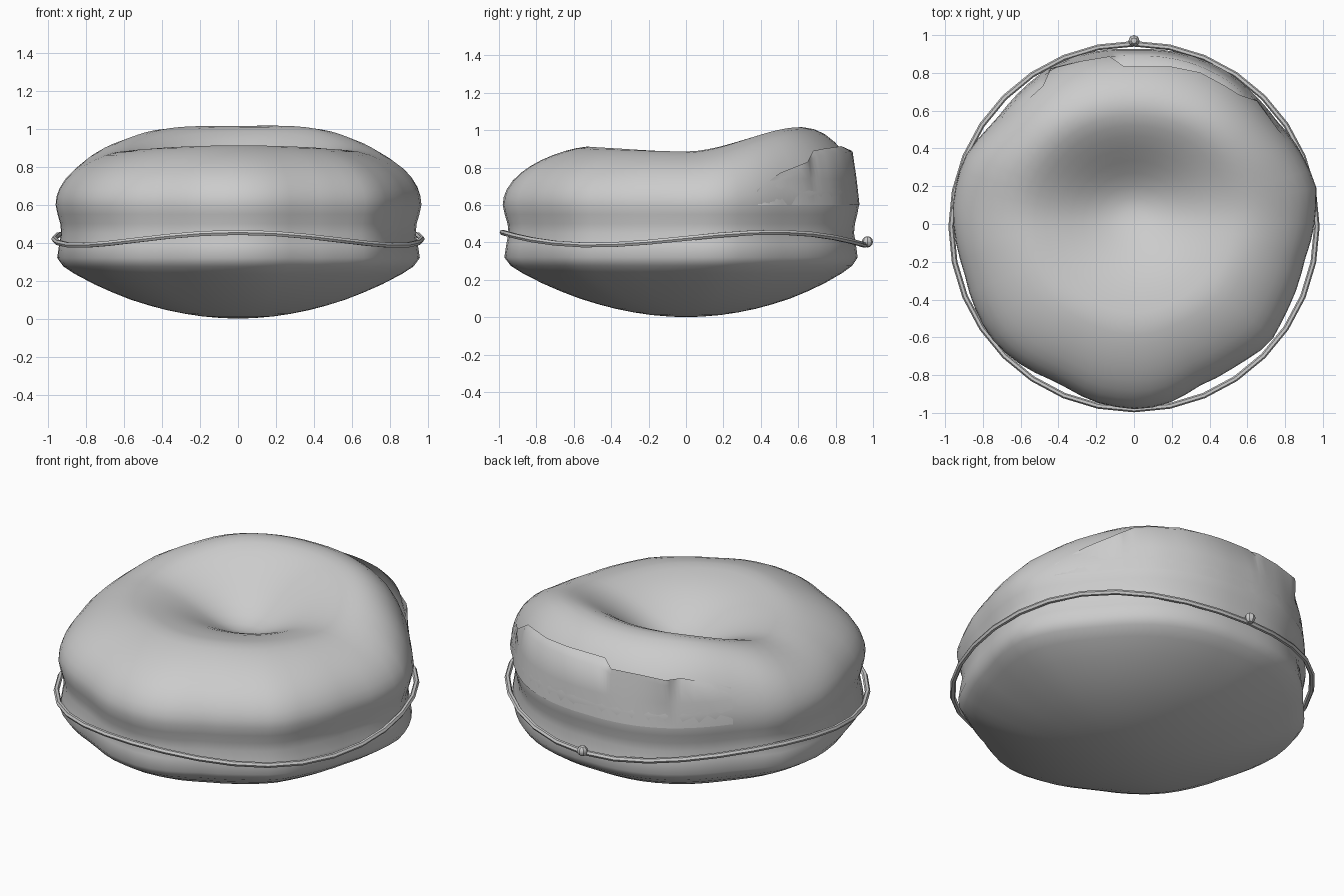
import bpy, bmesh, math
from mathutils import Vector

if "Cube" in bpy.data.objects:
    bpy.data.objects.remove(bpy.data.objects["Cube"])

grey = bpy.data.materials.new("soft grey")
grey.diffuse_color = (0.6, 0.6, 0.6, 1)
grey.use_nodes = True
grey.node_tree.nodes["Principled BSDF"].inputs["Base Color"].default_value = grey.diffuse_color


def make(name, bm, angle=60):
    bmesh.ops.recalc_face_normals(bm, faces=bm.faces[:])
    me = bpy.data.meshes.new(name)
    bm.to_mesh(me)
    bm.free()
    ob = bpy.data.objects.new(name, me)
    bpy.context.collection.objects.link(ob)
    me.materials.append(grey)
    bpy.ops.object.select_all(action='DESELECT')
    bpy.context.view_layer.objects.active = ob
    ob.select_set(True)
    bpy.ops.object.shade_smooth_by_angle(angle=math.radians(angle))
    return ob


def bridge(bm, a, b, closed=True):
    n = len(a)
    for i in range(n if closed else n - 1):
        j = (i + 1) % n
        bm.faces.new((a[i], a[j], b[j], b[i]))


# Plan outline, counter-clockwise from the front point
OUTLINE = [(0, -.98), (.14, -.965), (.35, -.855), (.55, -.745), (.72, -.63), (.8, -.48),
           (.9, -.2), (.96, .03), (.965, .2), (.87, .4), (.75, .55), (.64, .68),
           (.5, .8), (.3, .89), (0, .925), (-.3, .89), (-.47, .81), (-.65, .65),
           (-.73, .55), (-.9, .35), (-.96, .1), (-.9, -.25), (-.76, -.6), (-.65, -.71),
           (-.4, -.84), (-.2, -.945)]
POLAR = [(math.atan2(x, -y) % math.tau, math.hypot(x, y)) for x, y in OUTLINE]
POLAR.append((math.tau, POLAR[0][1]))


def radius(a):
    a %= math.tau
    for (a0, r0), (a1, r1) in zip(POLAR, POLAR[1:]):
        if a0 <= a <= a1:
            return r0 + (r1 - r0) * (a - a0) / (a1 - a0)


def top_height(x, y, s, a):
    # saddle crest rising to the back, off-centre dimple, rounded shoulder
    t = min(max(y / .62, 0), 1)
    crest = .9 + (.06 * y * y if y < 0 else .14 * t * t * (3 - 2 * t))
    crest -= .2 * math.exp(-((x + .02) ** 2 / .13 + (y - .13) ** 2 / .105))
    w = (1 - math.cos(a)) / 2
    s0 = .55 + .06 * w
    if s > s0:
        p = 1.25 + .75 * w
        u = min((s - s0) / (1 - s0), 1)
        crest -= (crest - .6) * (1 - math.sqrt(max(0, 1 - u ** p)))
    return crest


# Body: stacked outline rings, waist groove, domed underside, dimpled top
N = 64
bm = bmesh.new()
LOWER = [(.1, .004), (.2, .012), (.3, .026), (.4, .045), (.5, .07), (.6, .1), (.7, .138),
         (.8, .182), (.9, .235), (.96, .275), (.992, .32), (.982, .39), (.971, .45),
         (.976, .5), (.99, .55)]
UPPER = [1, .995, .98, .95, .91, .86, .8, .74, .68, .62, .56, .5, .43, .36, .29, .22, .15, .08]
rings = []
for s, z in LOWER + [(s, None) for s in UPPER]:
    ring = []
    for i in range(N):
        a = math.tau * i / N
        r = s * (.93 + (radius(a) - .93) * s * s)
        x, y = r * math.sin(a), -r * math.cos(a)
        ring.append(bm.verts.new((x, y, top_height(x, y, s, a) if z is None else z)))
    rings.append(ring)
for a, b in zip(rings, rings[1:]):
    bridge(bm, a, b)
for ring, z in ((rings[0], 0), (rings[-1], top_height(0, 0, 0, 0))):
    c = bm.verts.new((0, 0, z))
    for i in range(N):
        bm.faces.new((ring[i], ring[(i + 1) % N], c))
make("cushion_body", bm)

# Back flap: thin upright patch with a jagged upper edge
EDGE = [(.87, .38, .68), (.76, .5, .77), (.65, .65, .83), (.56, .68, .89), (.48, .73, .9),
        (.35, .8, .91), (.2, .83, .915), (-.05, .83, .915), (-.13, .885, .89),
        (-.28, .86, .89), (-.44, .82, .88), (-.48, .73, .87), (-.68, .55, .8)]
POINTS = [Vector(p).lerp(Vector(q), k / 4) for p, q in zip(EDGE, EDGE[1:]) for k in range(4)]
POINTS.append(Vector(EDGE[-1]))
bm = bmesh.new()
columns = []
for p in POINTS:
    a = math.atan2(p.x, -p.y)
    d = Vector((math.sin(a), -math.cos(a), 0))
    r = radius(a)
    rim = max(p.xy.length + .005, r * .962)
    col = [p, d * rim + Vector((0, 0, p.z - .03)),
           d * (r * .985) + Vector((0, 0, min(.74, p.z - .05))),
           d * (r * 1.002) + Vector((0, 0, .6))]
    columns.append([bm.verts.new(v) for v in col])
for a, b in zip(columns, columns[1:]):
    bridge(bm, a, b, closed=False)
make("back_flap", bm)

# Wavy band around the waist
bm = bmesh.new()
loops = []
for i in range(32):
    a = math.tau * i / 32
    z = .42 + .034 * math.cos(3 * a)
    loop = []
    for k in range(6):
        b = math.tau * k / 6
        r = .968 + .015 * math.cos(b)
        loop.append(bm.verts.new((r * math.sin(a), -.014 - r * math.cos(a), z + .015 * math.sin(b))))
    loops.append(loop)
for i in range(32):
    bridge(bm, loops[i], loops[(i + 1) % 32])
make("waist_band", bm, 40)

# Bead at the back of the band
bm = bmesh.new()
bmesh.ops.create_uvsphere(bm, u_segments=8, v_segments=6, radius=.03)
bmesh.ops.translate(bm, verts=bm.verts[:], vec=(0, .97, .403))
make("band_bead", bm, 30)
